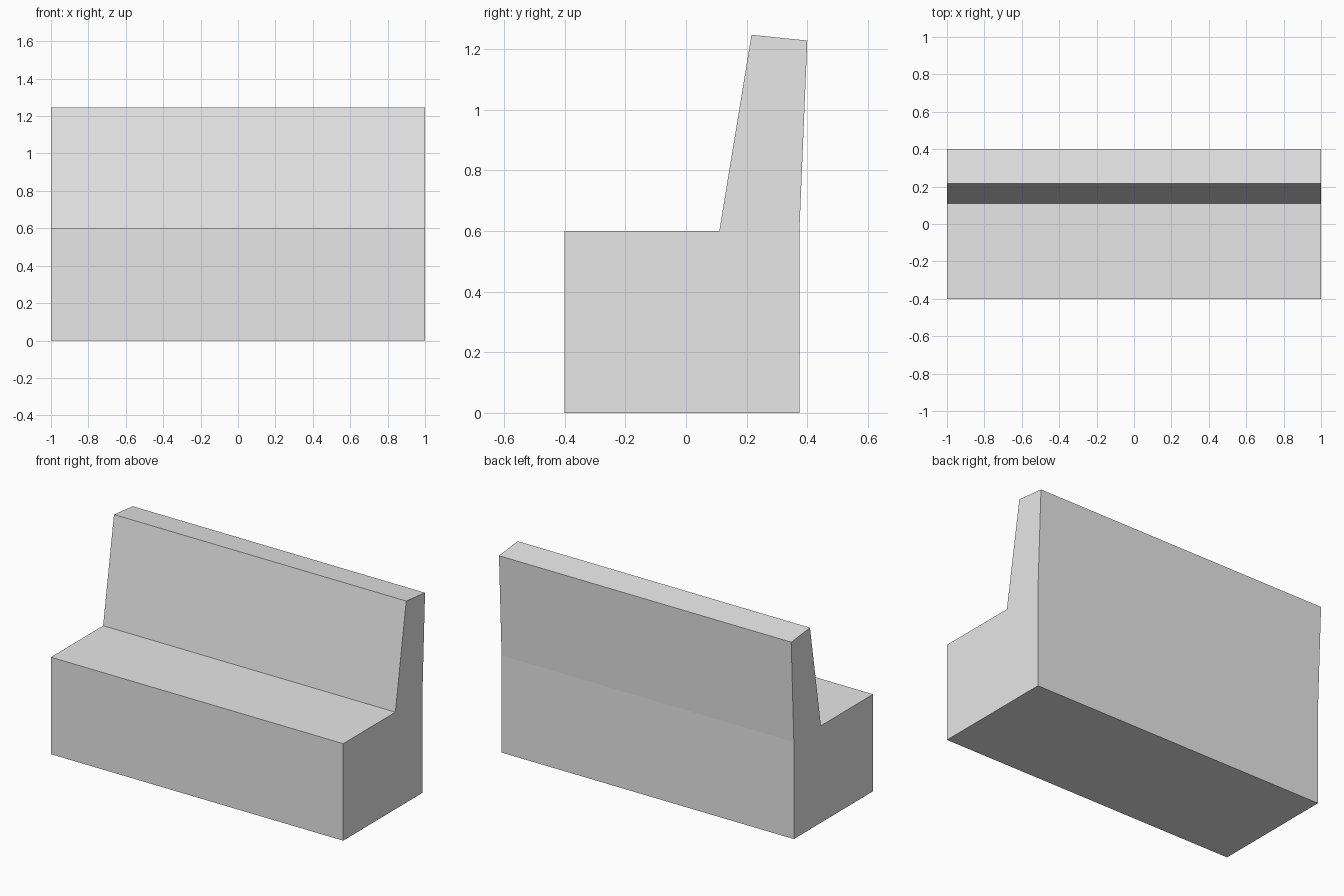
import bpy
import bmesh
from mathutils import Vector

cube = bpy.data.objects.get("Cube")
if cube:
    bpy.data.objects.remove(cube, do_unlink=True)

HALF_WIDTH = 1.0

grey = bpy.data.materials.new("light_grey")
grey.use_nodes = True
grey.diffuse_color = (0.8, 0.8, 0.8, 1)
grey.node_tree.nodes["Principled BSDF"].inputs["Base Color"].default_value = (0.8, 0.8, 0.8, 1)


def extrude_profile(name, profile):
    """Sweep a closed (y, z) side profile across the full width."""
    bm = bmesh.new()
    side = bm.faces.new([bm.verts.new((-HALF_WIDTH, y, z)) for y, z in profile])
    swept = bmesh.ops.extrude_face_region(bm, geom=[side], use_keep_orig=True)
    verts = [v for v in swept["geom"] if isinstance(v, bmesh.types.BMVert)]
    bmesh.ops.translate(bm, verts=verts, vec=Vector((2 * HALF_WIDTH, 0, 0)))
    bmesh.ops.recalc_face_normals(bm, faces=bm.faces)
    mesh = bpy.data.meshes.new(name)
    bm.to_mesh(mesh)
    bm.free()
    mesh.materials.append(grey)
    obj = bpy.data.objects.new(name, mesh)
    bpy.context.collection.objects.link(obj)
    return obj


# One solid bench: block seat, then the leaning, tapered backrest
seat_front = [(-0.4, 0.6), (-0.4, 0)]
rear = [(0.374, 0), (0.374, 0.6)]
backrest = [(0.4, 1.228), (0.216, 1.247), (0.11, 0.6)]
extrude_profile("bench_seat_and_backrest", seat_front + rear + backrest)
